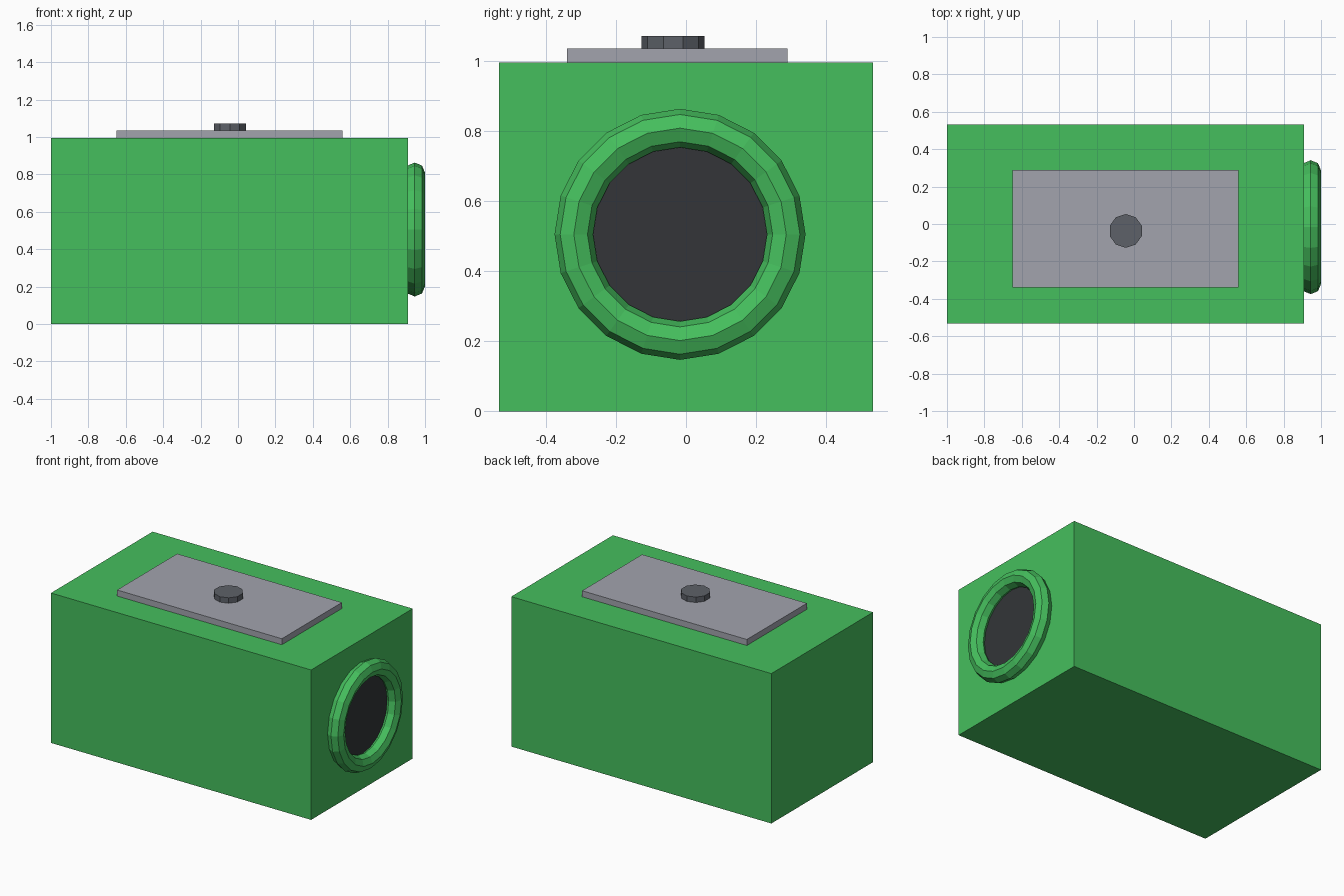
import bpy, bmesh
from math import sin, cos, pi
from mathutils import Matrix, Vector

if "Cube" in bpy.data.objects:
    bpy.data.objects.remove(bpy.data.objects["Cube"])


def material(name, rgb):
    m = bpy.data.materials.new(name)
    m.diffuse_color = (*rgb, 1)
    m.use_nodes = True
    m.node_tree.nodes["Principled BSDF"].inputs["Base Color"].default_value = m.diffuse_color
    return m


def finish(name, bm, mat):
    bmesh.ops.recalc_face_normals(bm, faces=bm.faces)
    mesh = bpy.data.meshes.new(name)
    bm.to_mesh(mesh)
    bm.free()
    mesh.materials.append(mat)
    obj = bpy.data.objects.new(name, mesh)
    bpy.context.collection.objects.link(obj)
    return obj


def box(name, lo, hi, mat):
    lo, hi = Vector(lo), Vector(hi)
    bm = bmesh.new()
    bmesh.ops.create_cube(bm, size=1, matrix=Matrix.Translation((lo + hi) / 2) @ Matrix.Diagonal((*(hi - lo), 1)))
    return finish(name, bm, mat)


def cylinder(name, center, radius, depth, sides, mat, rot=Matrix()):
    bm = bmesh.new()
    bmesh.ops.create_cone(bm, cap_ends=True, segments=sides, radius1=radius, radius2=radius,
                          depth=depth, matrix=Matrix.Translation(center) @ rot)
    return finish(name, bm, mat)


def ring(name, center, major, minor, sides, steps, mat):
    # torus around the x axis
    bm = bmesh.new()
    loops = []
    for i in range(sides):
        a = 2 * pi * i / sides
        loop = []
        for j in range(steps):
            b = 2 * pi * j / steps
            r = major + minor * cos(b)
            loop.append(bm.verts.new(Vector(center) + Vector((minor * sin(b), r * cos(a), r * sin(a)))))
        loops.append(loop)
    for i in range(sides):
        p, q = loops[i], loops[(i + 1) % sides]
        for j in range(steps):
            k = (j + 1) % steps
            bm.faces.new((p[j], q[j], q[k], p[k]))
    return finish(name, bm, mat)


green = material("green", (0.06, 0.52, 0.11))
light = material("light_grey", (0.36, 0.37, 0.42))
dark = material("dark_grey", (0.11, 0.12, 0.14))
black = material("black", (0.033, 0.036, 0.04))

# main housing
box("body", (-1, -0.533, 0), (0.91, 0.533, 0.995), green)
# top plate and its button
box("top_plate", (-0.65, -0.34, 0.99), (0.56, 0.29, 1.035), light)
cylinder("top_button", (-0.044, -0.037, 1.05), 0.09, 0.042, 10, dark)
# round opening on the right end
ring("opening_rim", (0.945, -0.017, 0.505), 0.303, 0.055, 20, 8, green)
cylinder("opening_disc", (0.915, -0.017, 0.505), 0.254, 0.03, 20, black, Matrix.Rotation(pi / 2, 4, 'Y'))
